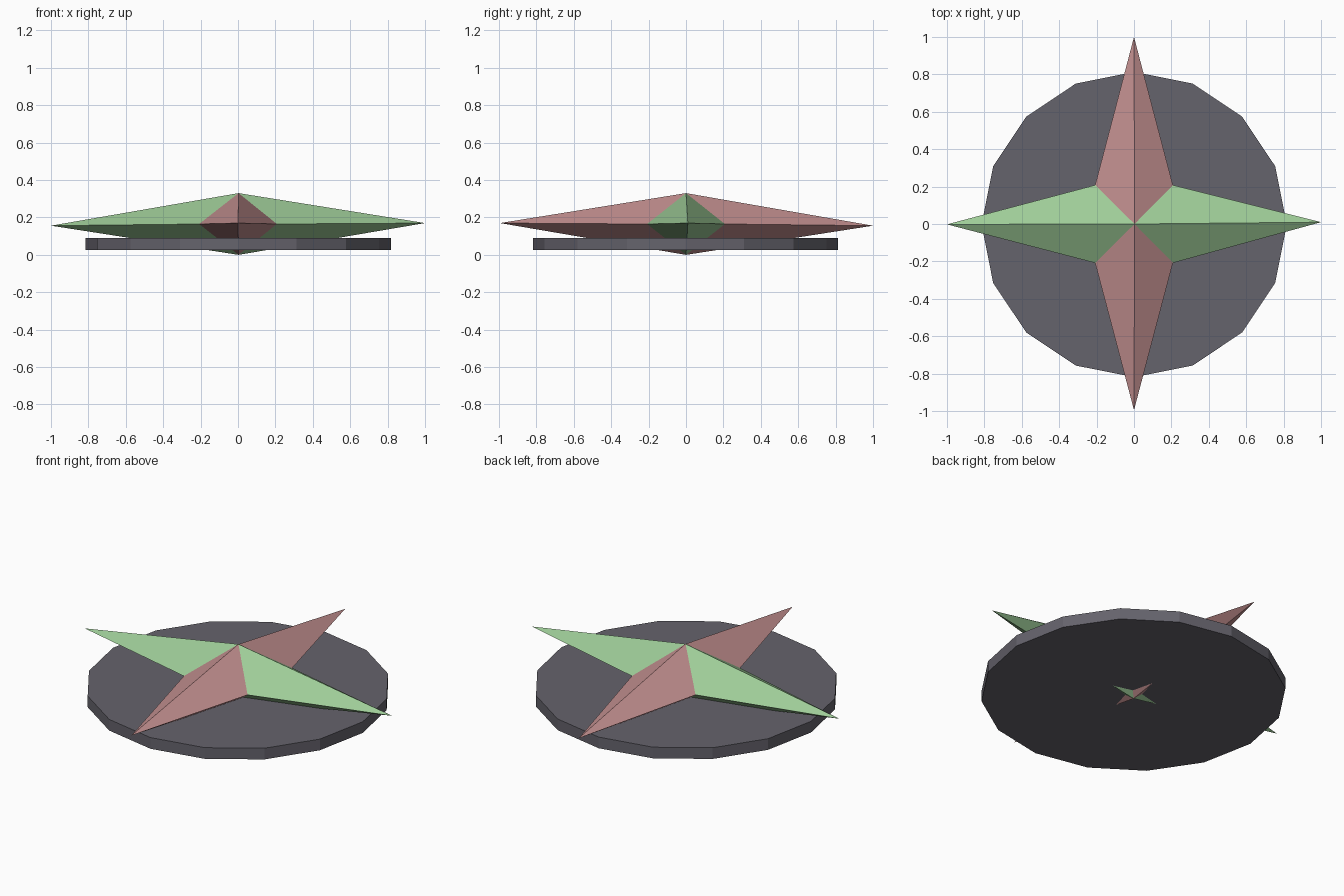
import bpy
import bmesh
from math import pi
from mathutils import Vector, Matrix

if "Cube" in bpy.data.objects:
    bpy.data.objects.remove(bpy.data.objects["Cube"])


def material(name, rgb):
    m = bpy.data.materials.new(name)
    m.diffuse_color = (*rgb, 1)
    m.use_nodes = True
    m.node_tree.nodes["Principled BSDF"].inputs["Base Color"].default_value = m.diffuse_color
    return m


green = material("green", (0.34, 0.60, 0.31))
red = material("red", (0.55, 0.28, 0.28))
dark = material("dark_grey", (0.13, 0.125, 0.15))

# Flat 16-sided disc
bpy.ops.mesh.primitive_cylinder_add(vertices=16, radius=0.816, depth=0.066,
                                    location=(0.001, -0.003, 0.058))
disc = bpy.context.object
disc.name = "disc"
disc.data.materials.append(dark)

# Shared points of the faceted star
APEX, BASE = Vector((0.003, 0, 0.33)), Vector((0.003, 0, 0))
CORNER = Vector((0.208, 0.208, 0.165))


def star_points(name, tips, mat):
    """Pair of opposite spikes; tips maps quarter turns to tip positions."""
    bm = bmesh.new()
    top, bottom = bm.verts.new(APEX), bm.verts.new(BASE)
    for turn, tip_co in tips.items():
        left = bm.verts.new(Matrix.Rotation(turn * pi / 2, 3, 'Z') @ CORNER)
        right = bm.verts.new(Matrix.Rotation((turn - 1) * pi / 2, 3, 'Z') @ CORNER)
        tip = bm.verts.new(tip_co)
        for f in ((top, tip, left), (top, right, tip),
                  (bottom, left, tip), (bottom, tip, right)):
            bm.faces.new(f)
    mesh = bpy.data.meshes.new(name)
    bm.to_mesh(mesh)
    bm.free()
    mesh.materials.append(mat)
    bpy.context.collection.objects.link(bpy.data.objects.new(name, mesh))


# Green side spikes and red front/back spikes, with slightly uneven tips
star_points("side_spikes", {0: (1.0, 0.01, 0.17), 2: (-1.0, -0.002, 0.156)}, green)
star_points("front_back_spikes", {1: (0, 1.0, 0.156), 3: (0, -0.995, 0.17)}, red)
